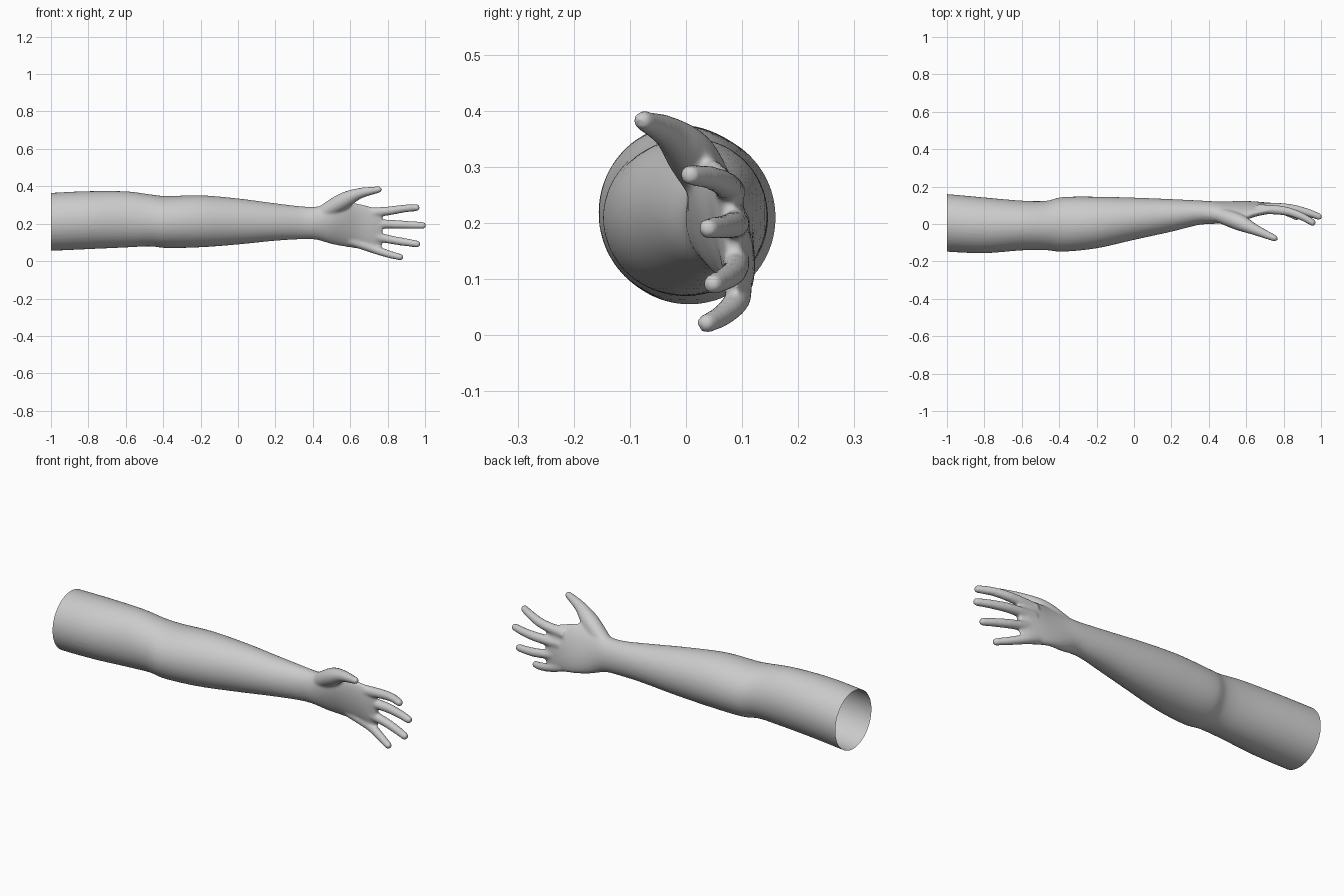
import bpy, bmesh, math
from mathutils import Vector

if "Cube" in bpy.data.objects:
    bpy.data.objects.remove(bpy.data.objects["Cube"])

SIDES = 40
bm = bmesh.new()


def spline(rows, steps):
    """Catmull-Rom interpolation through rows of numbers."""
    rows = [Vector(r) for r in rows]
    pts = [rows[0] * 2 - rows[1]] + rows + [rows[-1] * 2 - rows[-2]]
    out = []
    for i in range(1, len(pts) - 2):
        a, b, c, d = pts[i - 1:i + 3]
        for k in range(steps):
            t = k / steps
            out.append(0.5 * (2 * b + (c - a) * t + (2 * a - 5 * b + 4 * c - d) * t * t
                              + (3 * b - a - 3 * c + d) * t ** 3))
    return out + [rows[-1]]


def loft(rings):
    """Closed tube through rings of points."""
    loops = [[bm.verts.new(p) for p in ring] for ring in rings]
    for a, b in zip(loops, loops[1:]):
        for i in range(SIDES):
            j = (i + 1) % SIDES
            bm.faces.new((a[i], a[j], b[j], b[i]))
    bm.faces.new(loops[0][::-1])
    bm.faces.new(loops[-1])


def ellipse(c, u, v):
    angles = [2 * math.pi * i / SIDES for i in range(SIDES)]
    return [c + u * math.cos(a) + v * math.sin(a) for a in angles]


def limb(rows):
    """Rows: x, centre y, centre z, y radius, z radius, tilt."""
    rings = []
    for x, cy, cz, ry, rz, t in spline(rows, 6):
        rings.append(ellipse(Vector((x, cy, cz)),
                             Vector((0, math.cos(t), math.sin(t))) * ry,
                             Vector((0, -math.sin(t), math.cos(t))) * rz))
    loft(rings)


def digit(rows):
    """Rows: x, y, z, radius; the last point is the rounded tip."""
    pts = spline(rows, 14)
    tip = pts[-1].to_3d()
    rings = []
    for i, p in enumerate(pts):
        q = pts[min(i + 1, len(pts) - 1)].to_3d() - pts[max(i - 1, 0)].to_3d()
        u = q.cross(Vector((0, 0, 1))).normalized()
        v = u.cross(q).normalized()
        s = min((tip - p.to_3d()).length / p[3], 1)
        r = max(p[3] * math.sqrt(1 - (1 - s) ** 2), 0.001)
        rings.append(ellipse(p.to_3d(), u * r, v * r))
    loft(rings)


# upper arm, elbow, forearm, wrist and palm
limb([(-1.06, 0.01, 0.208, 0.150, 0.154, 0),
      (-1.00, 0.006, 0.210, 0.154, 0.155, 0),
      (-0.80, -0.007, 0.219, 0.149, 0.155, 0),
      (-0.60, -0.008, 0.223, 0.133, 0.150, 0),
      (-0.47, -0.008, 0.218, 0.132, 0.139, 0),
      (-0.38, -0.002, 0.209, 0.146, 0.139, 0),
      (-0.20, 0.008, 0.213, 0.138, 0.139, 0),
      (0.00, 0.028, 0.212, 0.113, 0.123, 0),
      (0.20, 0.046, 0.209, 0.087, 0.100, 0),
      (0.34, 0.060, 0.205, 0.066, 0.088, 0.05),
      (0.42, 0.061, 0.203, 0.060, 0.089, 0.15),
      (0.50, 0.062, 0.200, 0.052, 0.112, 0.28),
      (0.57, 0.068, 0.198, 0.043, 0.125, 0.30),
      (0.65, 0.080, 0.186, 0.033, 0.122, 0.20),
      (0.72, 0.083, 0.175, 0.026, 0.114, 0.12),
      (0.77, 0.082, 0.175, 0.014, 0.092, 0.10)])

# thumb, index, middle, ring and little finger
digit([(0.45, 0.050, 0.255, 0.040), (0.56, 0.010, 0.320, 0.044),
       (0.65, -0.032, 0.362, 0.029), (0.77, -0.084, 0.386, 0.016)])
digit([(0.66, 0.080, 0.255, 0.027), (0.80, 0.071, 0.268, 0.024),
       (0.89, 0.043, 0.281, 0.021), (0.972, -0.002, 0.287, 0.018)])
digit([(0.68, 0.088, 0.200, 0.027), (0.82, 0.085, 0.197, 0.024),
       (0.92, 0.064, 0.193, 0.021), (1.006, 0.033, 0.190, 0.018)])
digit([(0.66, 0.088, 0.148, 0.026), (0.80, 0.088, 0.118, 0.023),
       (0.89, 0.071, 0.102, 0.021), (0.976, 0.042, 0.089, 0.018)])
digit([(0.60, 0.088, 0.110, 0.026), (0.72, 0.092, 0.067, 0.024),
       (0.81, 0.065, 0.036, 0.020), (0.885, 0.029, 0.018, 0.017)])

bmesh.ops.recalc_face_normals(bm, faces=bm.faces)
mesh = bpy.data.meshes.new("arm")
bm.to_mesh(mesh)
bm.free()
arm = bpy.data.objects.new("arm", mesh)
bpy.context.collection.objects.link(arm)

# fuse the parts into one soft skin
fuse = arm.modifiers.new("fuse", 'REMESH')
fuse.mode = 'VOXEL'
fuse.voxel_size = 0.007
soft = arm.modifiers.new("soften", 'SMOOTH')
soft.factor = 0.5
soft.iterations = 8

# bake, then cut the shoulder end open
skin = bmesh.new()
skin.from_object(arm, bpy.context.evaluated_depsgraph_get())
bmesh.ops.bisect_plane(skin, geom=skin.verts[:] + skin.edges[:] + skin.faces[:],
                       plane_co=(-1, 0, 0), plane_no=(1, 0, 0), clear_inner=True)
for f in skin.faces:
    f.smooth = True
arm.modifiers.clear()
skin.to_mesh(mesh)
skin.free()

grey = bpy.data.materials.new("plain grey")
grey.diffuse_color = (0.6, 0.6, 0.6, 1)
grey.use_nodes = True
grey.node_tree.nodes["Principled BSDF"].inputs["Base Color"].default_value = grey.diffuse_color
mesh.materials.clear()
mesh.materials.append(grey)
